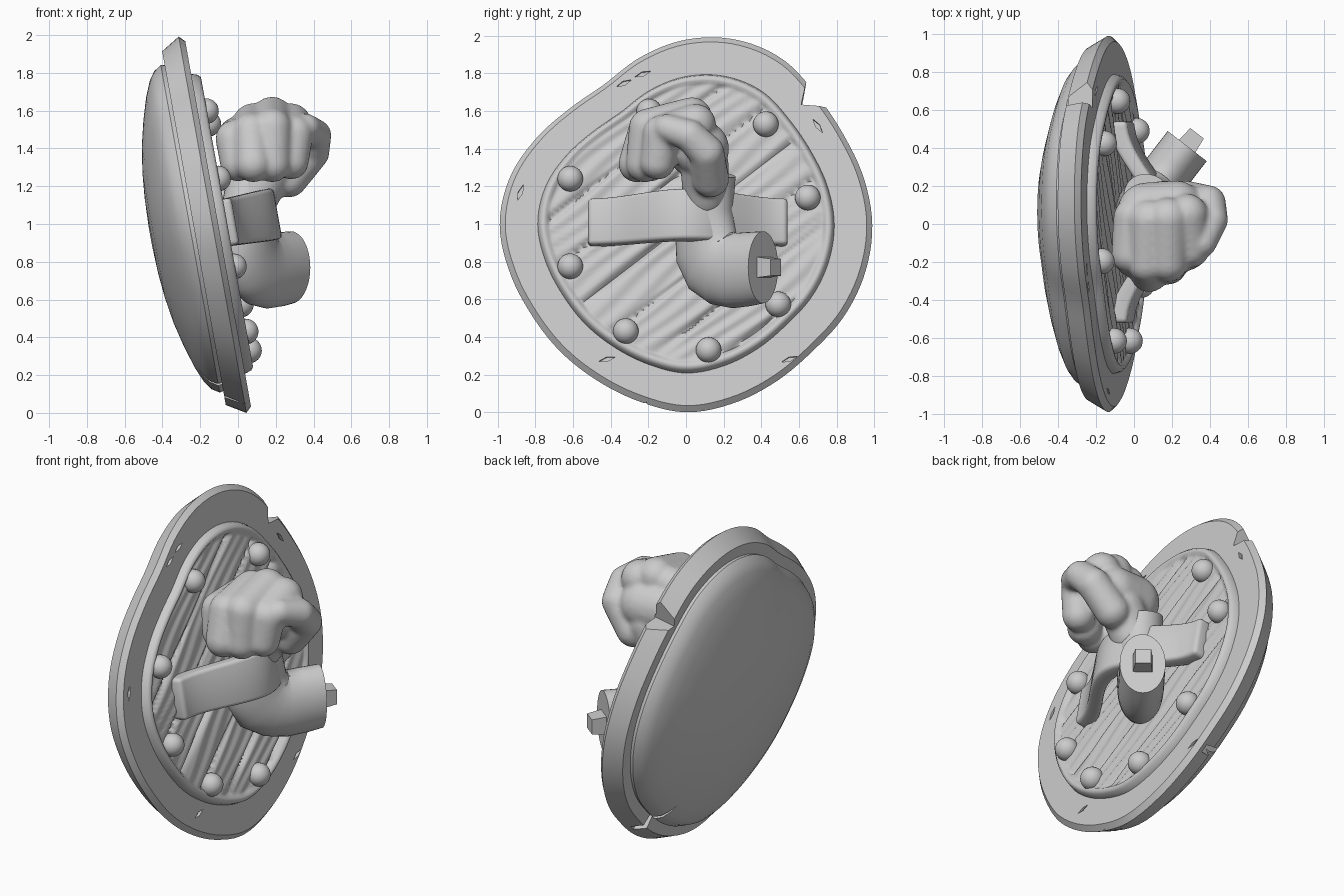
import bpy, bmesh, math
from mathutils import Matrix, Vector

cube = bpy.data.objects.get("Cube")
if cube:
    bpy.data.objects.remove(cube, do_unlink=True)

GREY = (0.6, 0.6, 0.6, 1.0)
mat = bpy.data.materials.new("plain grey")
mat.use_nodes = True
mat.diffuse_color = GREY
mat.node_tree.nodes["Principled BSDF"].inputs["Base Color"].default_value = GREY

# Tilted shield frame: columns are across, up the face, out of the face
TILT = math.radians(10.2)
S, C = math.sin(TILT), math.cos(TILT)
FRAME = Matrix(((0, -S, C, -0.105), (1, 0, 0, 0), (0, C, S, 1), (0, 0, 0, 1)))

# Uneven hand-cut outline: radius every 15 degrees
OUTLINE = [.99, .977, .965, .98, 1.02, 1.02, .985, .925, .865, .875, .92, .97,
           .99, .97, .95, .948, .952, .97, .995, .98, .96, .95, .97, .985]


def outline(a):
    n = len(OUTLINE)
    f = (a / math.tau * n) % n
    i = int(f)
    t = f - i
    p, q, r, s = (OUTLINE[(i + k) % n] for k in (-1, 0, 1, 2))
    return q + 0.5 * t * (r - p + t * (2*p - 5*q + 4*r - s + t * (3*(q - r) + s - p)))


def finish(name, bm, matrix=Matrix(), angle=35):
    bmesh.ops.recalc_face_normals(bm, faces=bm.faces)
    bm.transform(matrix)
    me = bpy.data.meshes.new(name)
    bm.to_mesh(me)
    bm.free()
    me.materials.append(mat)
    ob = bpy.data.objects.new(name, me)
    bpy.context.collection.objects.link(ob)
    if angle:
        smooth(ob, angle)
    return ob


def smooth(ob, angle):
    bpy.ops.object.select_all(action='DESELECT')
    ob.select_set(True)
    bpy.context.view_layer.objects.active = ob
    bpy.ops.object.shade_smooth_by_angle(angle=math.radians(angle))


def bake(ob):
    # replace the mesh by its modified result
    deps = bpy.context.evaluated_depsgraph_get()
    me = bpy.data.meshes.new_from_object(ob.evaluated_get(deps))
    ob.modifiers.clear()
    ob.data = me


def loft(bm, rings, caps=True):
    loops = [[bm.verts.new(p) for p in ring] for ring in rings]
    for a, b in zip(loops, loops[1:]):
        for i in range(len(a)):
            j = (i + 1) % len(a)
            bm.faces.new((a[i], a[j], b[j], b[i]))
    if caps:
        bm.faces.new(loops[0])
        bm.faces.new(loops[-1])


def shield_part(name, profile, segs=128, relief=None, angle=35):
    # sweep a (radius, height) profile around the uneven outline
    bm = bmesh.new()
    rings = []
    for r, h in profile:
        ring = []
        for k in range(segs):
            a = math.tau * k / segs
            d = r * outline(a)
            u, w = d * math.cos(a), d * math.sin(a) * 1.016
            ring.append((u, w, h + (relief(u, w) if relief and r < 0.735 else 0)))
        rings.append(ring)
    loft(bm, rings)
    return finish(name, bm, FRAME, angle)


# Rim and domed back
rim = shield_part("shield_rim", [(.3, -.13), (.94, -.13), (1, -.03), (.97, 0), (.3, 0)], angle=0)
dome = shield_part("shield_dome", [(.3, -.1), (.86, -.1), (.87, -.15), (.845, -.19), (.8, -.222),
                   (.72, -.256), (.6, -.293), (.47, -.325), (.33, -.347), (.2, -.359), (.05, -.365)], angle=0)

# Battle damage: one corner notch, rim nicks and cracks
bm = bmesh.new()
tri = [(.612, .645), (.672, .92), (.9, .622)]
loft(bm, [[(u, w, h) for u, w in tri] for h in (-.25, .1)])


def nick(u, w, turn, length, width, low, high):
    a = math.radians(turn)
    dx, dy = Vector((math.cos(a), math.sin(a))), Vector((-math.sin(a), math.cos(a)))
    c = Vector((u, w))
    pts = [c + dx * length, c + dy * width, c - dx * length, c - dy * width]
    loft(bm, [[(p.x, p.y, h) for p in pts] for h in (low, high)])


for u, w, turn in [(-.33, .76, 25), (-.23, .81, 20), (.70, .53, -55),
                   (-.88, .17, 70), (-.42, -.73, 15), (.55, -.73, 20)]:
    nick(u, w, turn, .045, .012, -.02, .05)
nick(.56, -.72, -52, .2, .028, -.33, -.06)
nick(-.2, -.87, 257, .14, .02, -.33, -.06)
nick(-.22, -.99, 257, .035, .03, -.055, .05)
cutter = finish("damage_cutter", bm, FRAME, 0)
cutter.hide_render = True
for ob in (rim, dome):
    mod = ob.modifiers.new("damage", 'BOOLEAN')
    mod.operation = 'DIFFERENCE'
    mod.object = cutter
    bake(ob)
    smooth(ob, 30)
bpy.data.objects.remove(cutter, do_unlink=True)


# Planked front panel with a rounded lip, seams and wood grain
def wood(u, w):
    a = math.radians(38)
    along = u * math.cos(a) + w * math.sin(a)
    q = w * math.cos(a) - u * math.sin(a)
    seam = abs((q / .23 + .5) % 1 - .5) * .23
    wave = q + .025 * math.sin(5 * along + 9 * q)
    return -.022 * math.exp(-(seam / .014) ** 2) + .005 * math.sin(75 * wave)


lip = [(.8, -.02), (.795, .005), (.785, .035), (.77, .048), (.755, .046), (.742, .034)]
shield_part("plank_panel", lip + [(.73 * (1 - i / 60), .03) for i in range(60)], 192, wood, 60)

# Rivets
for i, (y, z) in enumerate([(-.196, 1.597), (.424, 1.53), (.647, 1.14), (.49, .573),
                            (.12, .33), (-.32, .43), (-.615, .775), (-.615, 1.24)]):
    bm = bmesh.new()
    bmesh.ops.create_uvsphere(bm, u_segments=24, v_segments=16, radius=.068)
    finish(f"rivet_{i + 1}", bm, FRAME @ Matrix.Translation((y, (z - 1.007) / C, .042)))

# Arm strap bowing out from the panel
bm = bmesh.new()
rings = []
for k in range(33):
    u = -.53 + 1.06 * k / 32
    bell = .5 + .5 * math.cos(math.pi * u / .53)
    top, half = .09 + .23 * bell, .125 + .012 * bell
    rings.append([(u + .01, half, top), (u + .01, -half, top),
                  (u + .01, -half, top - .1), (u + .01, half, top - .1)])
loft(bm, rings)
strap = finish("arm_strap", bm, FRAME, 0)
bev = strap.modifiers.new("soft edges", 'BEVEL')
bev.width, bev.segments, bev.limit_method = .022, 3, 'ANGLE'
bev.angle_limit = math.radians(50)
bake(strap)
smooth(strap, 40)

# Bent arm: oval sections along a path in one upright plane
STUMP = Vector((.28, .41, 0))
OUT, SIDE, UP = Vector((.61, .79, 0)), Vector((.79, -.61, 0)), Vector((0, 0, 1))
path = [(0, .77, .192), (-.1, .76, .197), (-.2, .752, .2), (-.27, .765, .205), (-.33, .8, .21),
        (-.37, .86, .2), (-.385, .95, .18), (-.375, 1.1, .145), (-.34, 1.27, .12)]
rings = []
for i, (d, z, r) in enumerate(path):
    a, b = path[max(i - 1, 0)], path[min(i + 1, len(path) - 1)]
    t = (OUT * (b[0] - a[0]) + UP * (b[1] - a[1])).normalized()
    if i == 0:
        t = -OUT
    across = t.cross(SIDE)
    mid = STUMP + OUT * d + UP * z
    rings.append([mid + SIDE * .13 * math.cos(k * math.tau / 40) + across * r * math.sin(k * math.tau / 40)
                  for k in range(40)])
bm = bmesh.new()
loft(bm, rings)
finish("bent_arm", bm, angle=50)

# Square joint peg on the cut end of the arm
bm = bmesh.new()
rings = []
for d, h in ((-.03, .058), (.085, .045)):
    mid = STUMP + OUT * d + UP * .77
    rings.append([mid + SIDE * h * a + UP * h * b for a, b in ((1, 1), (-1, 1), (-1, -1), (1, -1))])
loft(bm, rings)
finish("joint_peg", bm, angle=0)

# Clenched fist: chains of balls fused into one skin
chains = [
    [(.0, .03, 1.46, .11), (-.02, -.16, 1.45, .1), (.0, -.19, 1.32, .095)],    # little finger
    [(.08, .02, 1.53, .11), (.07, -.21, 1.49, .1), (.08, -.26, 1.32, .1)],     # ring finger
    [(.18, .03, 1.565, .11), (.18, -.2, 1.51, .105), (.18, -.22, 1.32, .1)],   # middle finger
    [(.28, .05, 1.53, .11), (.3, -.13, 1.48, .1), (.28, -.15, 1.33, .095)],    # index finger
    [(.27, .13, 1.24, .1), (.39, .11, 1.38, .095), (.41, .02, 1.47, .085), (.36, -.1, 1.51, .075)],  # thumb
    [(.07, .06, 1.4, .16), (.22, .08, 1.4, .15)],                              # palm
    [(.1, .1, 1.15, .12), (.17, .1, 1.3, .13)],                                # wrist
]
bm = bmesh.new()
for chain in chains:
    for a, b in zip(chain, chain[1:]):
        for k in range(9):
            x, y, z, r = Vector(a).lerp(Vector(b), k / 8)
            bmesh.ops.create_icosphere(bm, subdivisions=3, radius=r, matrix=Matrix.Translation((x, y, z)))
fist = finish("clenched_fist", bm, angle=0)
skin = fist.modifiers.new("fuse", 'REMESH')
skin.mode, skin.voxel_size = 'VOXEL', .014
soft = fist.modifiers.new("soften", 'SMOOTH')
soft.factor, soft.iterations = .5, 6
bake(fist)
smooth(fist, 80)
